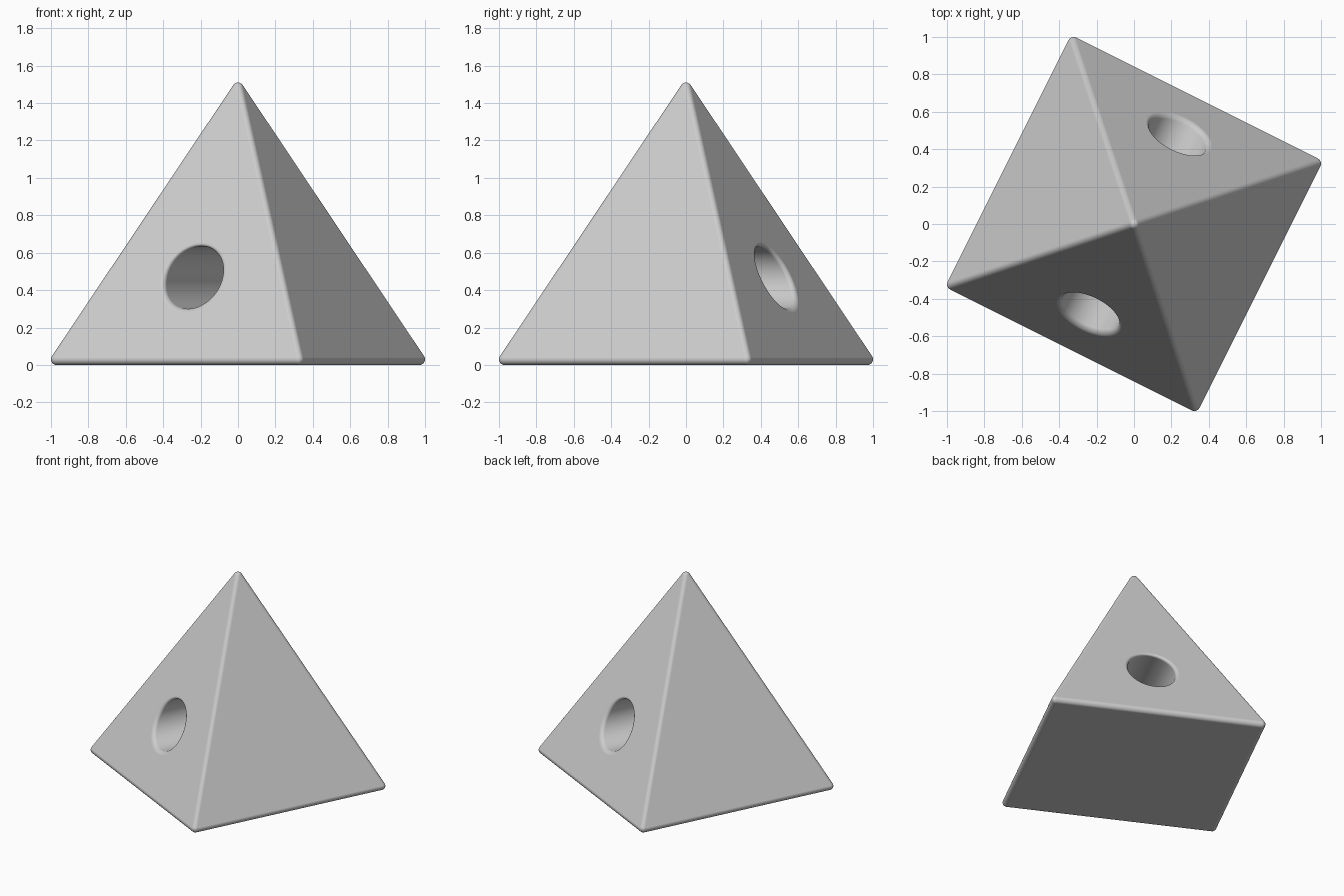
import bpy
import bmesh
from math import radians, pi
from mathutils import Matrix, Vector

cube = bpy.data.objects.get("Cube")
if cube:
    bpy.data.objects.remove(cube, do_unlink=True)

ROUND = 0.03          # edge radius of the block
HOLE_RADIUS = 0.167
HOLE_HEIGHT = 0.467
CORNER = Vector((0.97, 0.323, ROUND))
APEX = Vector((0, 0, 1.48))

grey = bpy.data.materials.new("plain grey")
grey.use_nodes = True
colour = (0.6, 0.6, 0.6, 1)
grey.diffuse_color = colour
grey.node_tree.nodes["Principled BSDF"].inputs["Base Color"].default_value = colour


def add_object(name, bm):
    mesh = bpy.data.meshes.new(name)
    bm.to_mesh(mesh)
    bm.free()
    mesh.shade_smooth()
    mesh.materials.append(grey)
    obj = bpy.data.objects.new(name, mesh)
    bpy.context.collection.objects.link(obj)
    return obj


# Rounded square pyramid: the hull around a small ball at each corner
bm = bmesh.new()
centres = [Matrix.Rotation(i * pi / 2, 3, 'Z') @ CORNER for i in range(4)] + [APEX]
for centre in centres:
    bmesh.ops.create_uvsphere(bm, u_segments=32, v_segments=16, radius=ROUND,
                              matrix=Matrix.Translation(centre))
bmesh.ops.delete(bm, geom=bm.faces[:] + bm.edges[:], context='EDGES_FACES')
hull = bmesh.ops.convex_hull(bm, input=bm.verts[:])
inside = {g for g in hull["geom_interior"] + hull["geom_unused"]
          if isinstance(g, bmesh.types.BMVert)}
bmesh.ops.delete(bm, geom=list(inside), context='VERTS')
bmesh.ops.dissolve_limit(bm, angle_limit=radians(0.5), verts=bm.verts[:], edges=bm.edges[:])
bmesh.ops.recalc_face_normals(bm, faces=bm.faces[:])
pyramid = add_object("pyramid_block", bm)

# Level round hole running straight through two opposite sides
direction = Vector((1, 2, 0))
turn = direction.to_track_quat('Z', 'Y').to_matrix().to_4x4()
bm = bmesh.new()
bmesh.ops.create_cone(bm, cap_ends=True, segments=64, radius1=HOLE_RADIUS,
                      radius2=HOLE_RADIUS, depth=3,
                      matrix=Matrix.Translation((0, 0, HOLE_HEIGHT)) @ turn)
cutter = add_object("hole_cutter", bm)
cutter.hide_render = True
cutter.hide_set(True)

cut = pyramid.modifiers.new("through_hole", 'BOOLEAN')
cut.operation = 'DIFFERENCE'
cut.solver = 'EXACT'
cut.object = cutter

# Soft rim where the hole meets the sloping sides
rim = pyramid.modifiers.new("hole_rim", 'BEVEL')
rim.width = 0.025
rim.segments = 5
rim.limit_method = 'ANGLE'
rim.angle_limit = radians(40)
rim.use_clamp_overlap = False
rim.loop_slide = False

# Keep the large faces flat in shading
flat = pyramid.modifiers.new("flat_faces", 'WEIGHTED_NORMAL')
flat.keep_sharp = True
flat.weight = 100
